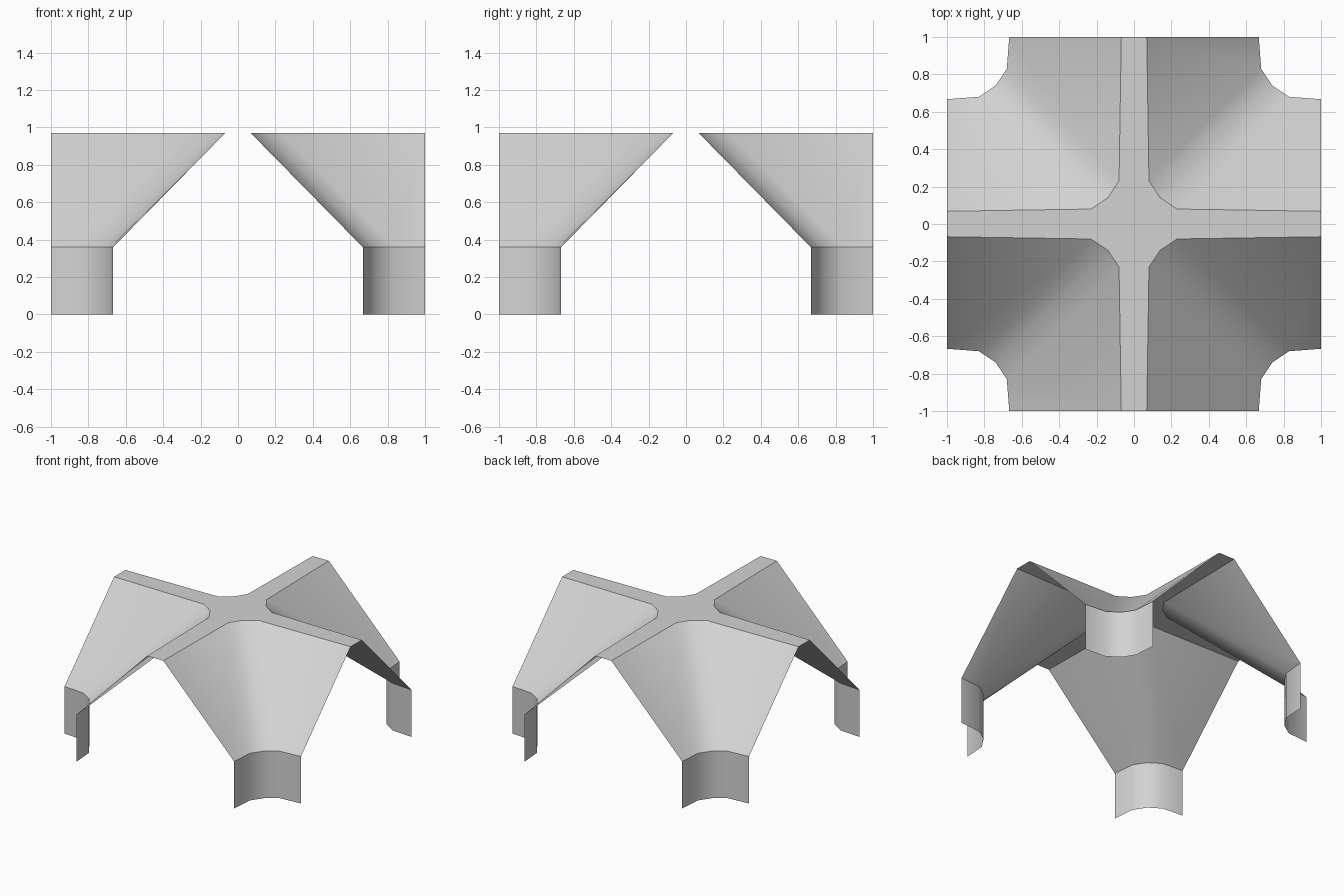
import bpy
import math
from mathutils import Matrix, Vector

cube = bpy.data.objects.get("Cube")
if cube:
    bpy.data.objects.remove(cube, do_unlink=True)

TOP, SPRING = 0.97, 0.36

# Half corner outlines, mirrored across the diagonal
FOOT_HALF = [(1, 0.667), (0.83, 0.68), (0.74, 0.74)]
RIDGE_HALF = [(1, 0.068), (0.23, 0.08), (0.14, 0.14)]

grey = bpy.data.materials.new("light_grey")
grey.use_nodes = True
colour = (0.65, 0.65, 0.65, 1)
grey.diffuse_color = colour
grey.node_tree.nodes["Principled BSDF"].inputs["Base Color"].default_value = colour


def outline(half, z, turn):
    """Full corner outline at height z, turned to one of the four corners."""
    points = half + [(y, x) for x, y in reversed(half[:-1])]
    spin = Matrix.Rotation(turn * math.pi / 2, 3, "Z")
    return [spin @ Vector((x, y, z)) for x, y in points]


def make_object(name, verts, faces):
    mesh = bpy.data.meshes.new(name)
    mesh.from_pydata(verts, [], faces)
    mesh.materials.append(grey)
    obj = bpy.data.objects.new(name, mesh)
    bpy.context.collection.objects.link(obj)
    bpy.ops.object.select_all(action="DESELECT")
    obj.select_set(True)
    bpy.context.view_layer.objects.active = obj
    bpy.ops.object.shade_smooth_by_angle(angle=math.radians(30))


def strip(name, low, high):
    """Single-sided sheet joining two outlines."""
    n = len(low)
    faces = [(i, i + 1, n + i + 1, n + i) for i in range(n - 1)]
    make_object(name, low + high, faces)


# Legs and sloping vault panels at the four corners
corners = ["back_left", "back_right", "front_right", "front_left"]
rim = []
for turn, corner in enumerate(corners):
    ground = outline(FOOT_HALF, 0, turn)
    spring = outline(FOOT_HALF, SPRING, turn)
    ridge = outline(RIDGE_HALF, TOP, turn)
    strip(corner + "_leg", ground, spring)
    strip(corner + "_vault_panel", spring, ridge)
    rim += ridge

# Flat cross-shaped top
make_object("top_cross", rim, [tuple(range(len(rim)))])
